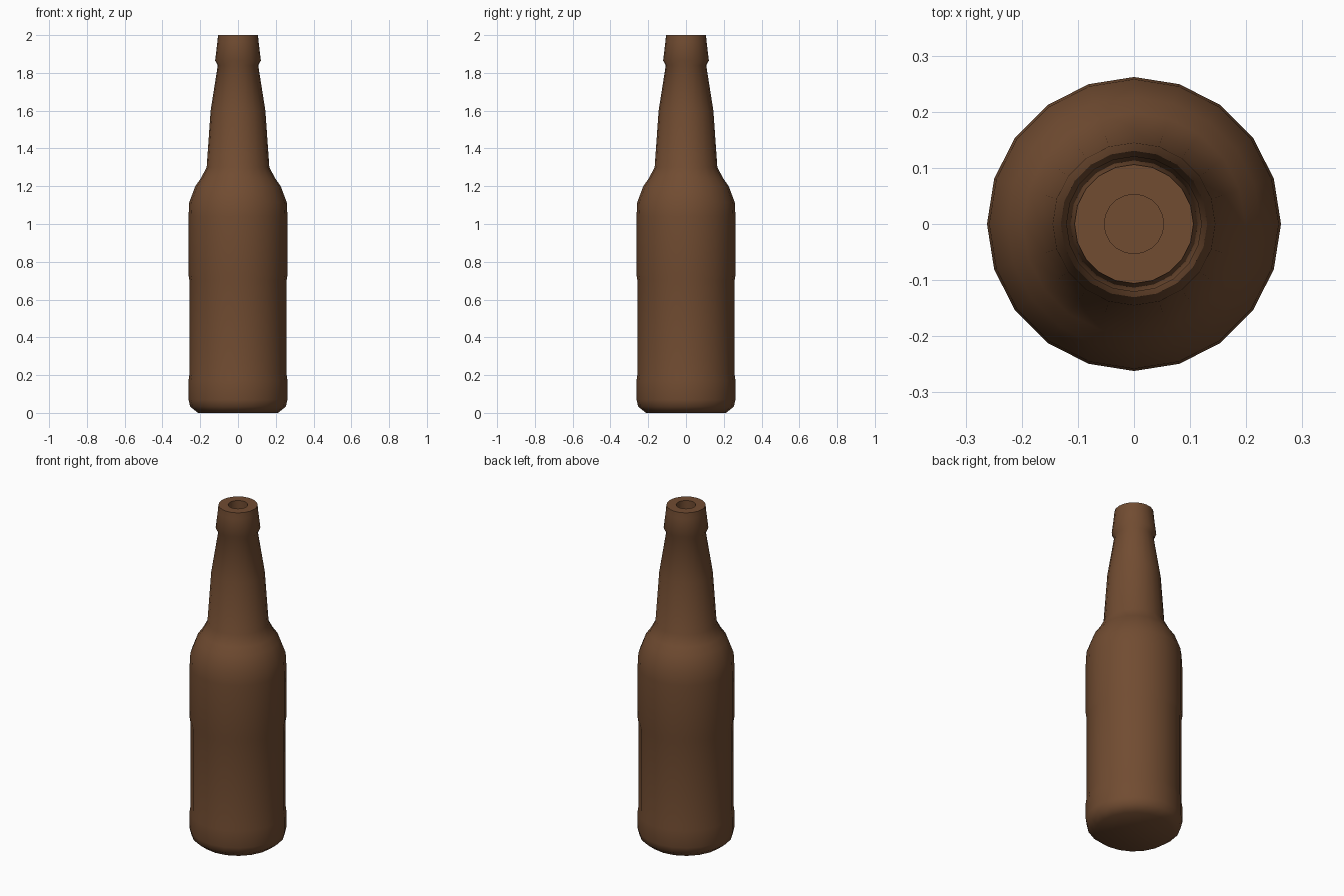
import bpy, bmesh, math

if "Cube" in bpy.data.objects:
    bpy.data.objects.remove(bpy.data.objects["Cube"])

SIDES = 20

# Brown glass
glass = bpy.data.materials.new("brown_glass")
glass.diffuse_color = (0.165, 0.072, 0.031, 1)
glass.use_nodes = True
glass.node_tree.nodes["Principled BSDF"].inputs["Base Color"].default_value = glass.diffuse_color

# Outer profile from base to rim, then down into the mouth: (radius, height)
profile = [
    (0.212, 0.0), (0.253, 0.033), (0.262, 0.07), (0.262, 0.17), (0.257, 0.205),
    (0.257, 0.70), (0.262, 0.73), (0.262, 1.04), (0.258, 1.115), (0.226, 1.20),
    (0.198, 1.24), (0.166, 1.30), (0.145, 1.60), (0.107, 1.84),
    (0.121, 1.865), (0.109, 1.965), (0.106, 2.0),
    (0.053, 2.0), (0.053, 1.85),
]

# Bottle: lathe the profile
bm = bmesh.new()
rings = []
for r, z in profile:
    rings.append([bm.verts.new((r * math.cos(2 * math.pi * i / SIDES),
                                r * math.sin(2 * math.pi * i / SIDES), z))
                  for i in range(SIDES)])
for a, b in zip(rings, rings[1:]):
    for i in range(SIDES):
        j = (i + 1) % SIDES
        bm.faces.new((a[i], a[j], b[j], b[i]))
# Base and floor of the mouth
bm.faces.new(rings[0][::-1])
bm.faces.new(rings[-1])

mesh = bpy.data.meshes.new("bottle")
bm.to_mesh(mesh)
bm.free()
mesh.materials.append(glass)
bottle = bpy.data.objects.new("bottle", mesh)
bpy.context.collection.objects.link(bottle)

# Smooth sides, sharp rim and base
bpy.context.view_layer.objects.active = bottle
bottle.select_set(True)
bpy.ops.object.shade_smooth_by_angle(angle=math.radians(40))
